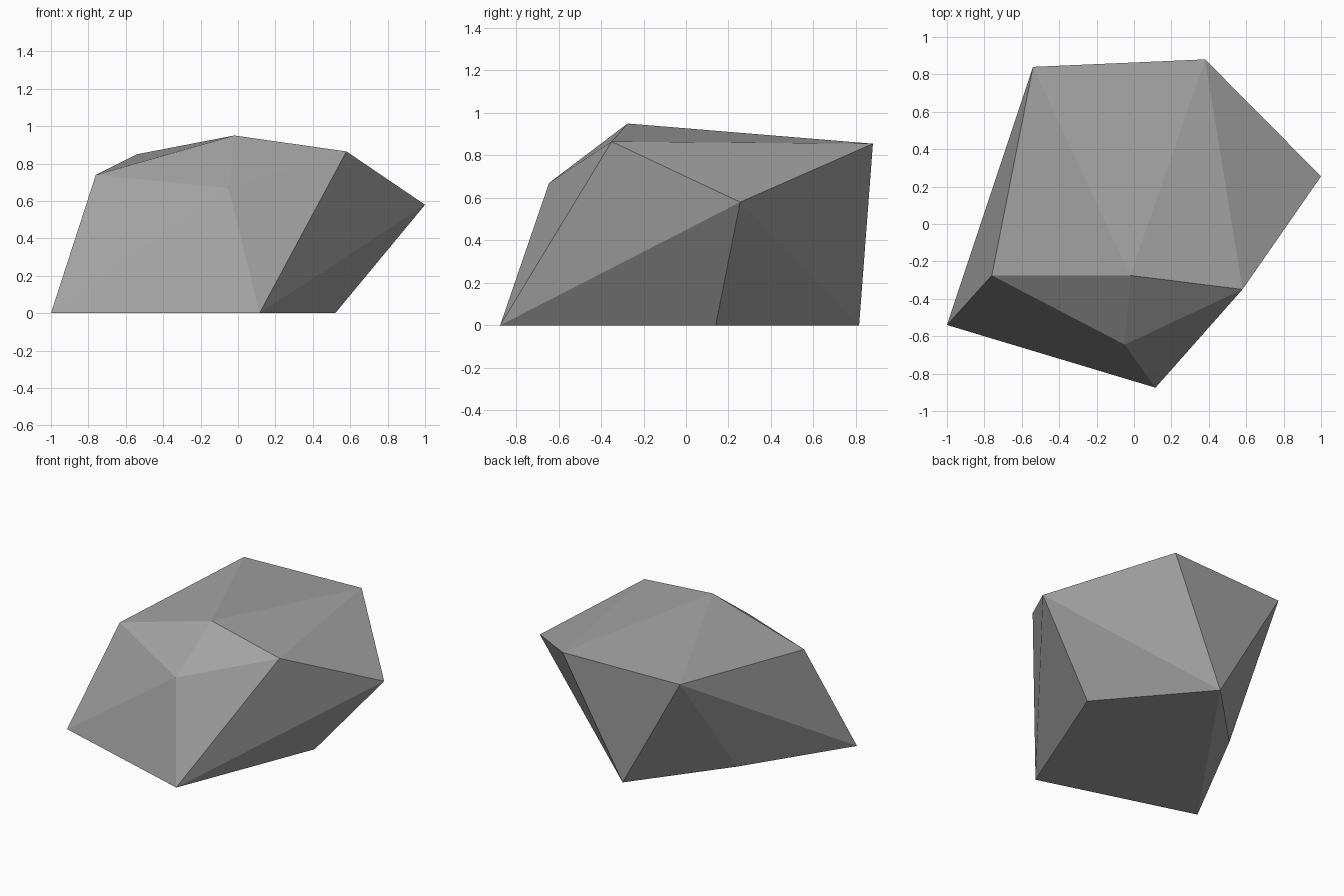
import bpy
import bmesh

# Remove the default cube
cube = bpy.data.objects.get("Cube")
if cube:
    bpy.data.objects.remove(cube, do_unlink=True)

# Plain stone colour
stone = bpy.data.materials.new("stone_grey")
stone.use_nodes = True
grey = (0.37, 0.37, 0.37, 1.0)
stone.diffuse_color = grey
bsdf = stone.node_tree.nodes["Principled BSDF"]
bsdf.inputs["Base Color"].default_value = grey
bsdf.inputs["Roughness"].default_value = 0.9

# Corners of the boulder: crown, shoulders, then foot
crown = [(-0.02, -0.275, 0.95), (0.58, -0.35, 0.865),
         (0.38, 0.88, 0.855), (-0.54, 0.84, 0.85)]
shoulders = [(-0.76, -0.275, 0.74), (-0.05, -0.645, 0.67), (1.0, 0.255, 0.58)]
foot = [(-1.0, -0.54, 0), (0.115, -0.875, 0), (0.52, 0.14, 0),
        (-0.06, 0.815, 0), (-0.6, 0.265, 0.05)]

# Faceted boulder stretched over the corners
bm = bmesh.new()
for corner in crown + shoulders + foot:
    bm.verts.new(corner)
bmesh.ops.convex_hull(bm, input=bm.verts[:])
bmesh.ops.recalc_face_normals(bm, faces=bm.faces[:])
mesh = bpy.data.meshes.new("boulder")
bm.to_mesh(mesh)
bm.free()
mesh.materials.append(stone)
bpy.context.collection.objects.link(bpy.data.objects.new("boulder", mesh))
